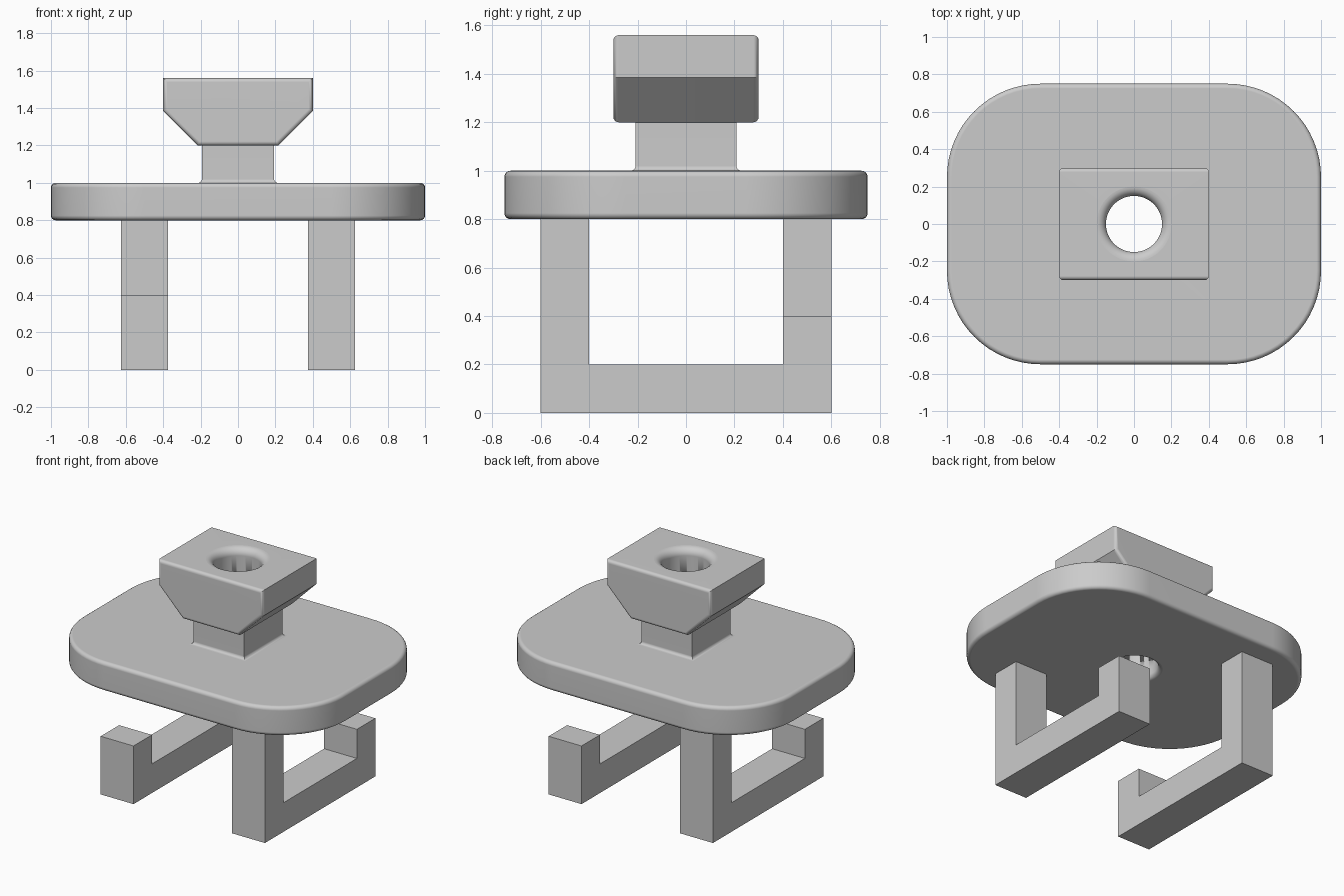
import bpy, bmesh, math
from mathutils import Matrix, Vector

cube = bpy.data.objects.get("Cube")
if cube:
    bpy.data.objects.remove(cube, do_unlink=True)

grey = bpy.data.materials.new("plain grey")
grey.use_nodes = True
COLOUR = (0.6, 0.6, 0.6, 1)
grey.diffuse_color = COLOUR
grey.node_tree.nodes["Principled BSDF"].inputs["Base Color"].default_value = COLOUR


def finish(bm, name, smooth=True):
    bmesh.ops.recalc_face_normals(bm, faces=bm.faces)
    mesh = bpy.data.meshes.new(name)
    bm.to_mesh(mesh)
    bm.free()
    mesh.materials.append(grey)
    obj = bpy.data.objects.new(name, mesh)
    bpy.context.collection.objects.link(obj)
    if smooth:
        bpy.ops.object.select_all(action="DESELECT")
        obj.select_set(True)
        bpy.context.view_layer.objects.active = obj
        bpy.ops.object.shade_smooth_by_angle(angle=math.radians(35))
    return obj


def prism(points, depth, bevel=0):
    """Extrude 3D outline points along depth, rounding the rims of both end faces."""
    bm = bmesh.new()
    cap = bm.faces.new([bm.verts.new(p) for p in points])
    ext = bmesh.ops.extrude_face_region(bm, geom=[cap], use_keep_orig=True)["geom"]
    bmesh.ops.translate(bm, vec=depth,
                        verts=[v for v in ext if isinstance(v, bmesh.types.BMVert)])
    if bevel:
        direction = Vector(depth).normalized()
        bmesh.ops.recalc_face_normals(bm, faces=bm.faces)
        rims = {e for f in bm.faces if abs(f.normal.dot(direction)) > 0.9 for e in f.edges}
        bmesh.ops.bevel(bm, geom=list(rims), offset=bevel, segments=4,
                        profile=0.5, affect="EDGES", clamp_overlap=True)
    return bm


def arc(cx, cy, r, start, end, n):
    steps = [math.radians(start + (end - start) * i / n) for i in range(n + 1)]
    return [(cx + r * math.cos(a), cy + r * math.sin(a)) for a in steps]


# Rounded plate
outline = []
for i, (sx, sy) in enumerate([(1, 1), (-1, 1), (-1, -1), (1, -1)]):
    outline += arc(sx * 0.5, sy * 0.25, 0.5, i * 90, i * 90 + 90, 16)
plate = finish(prism([(x, y, 0.8) for x, y in outline], (0, 0, 0.2), 0.025), "plate")

# Rectangular neck with a filleted foot
bm = bmesh.new()
rings = []
for out, z in arc(0.02, 1.02, 0.02, 270, 180, 5) + [(0, 1.2)]:
    x, y = 0.193 + out, 0.208 + out
    rings.append([bm.verts.new(p) for p in
                  [(-x, -y, z), (x, -y, z), (x, y, z), (-x, y, z)]])
for a, b in zip(rings, rings[1:]):
    for i in range(4):
        j = (i + 1) % 4
        bm.faces.new((a[i], a[j], b[j], b[i]))
bm.faces.new(rings[0])
bm.faces.new(rings[-1])
neck = finish(bm, "neck")

# Head block with sloped undersides
half = [(0.215, 1.2), (0.4, 1.385), (0.4, 1.56)]
section = half + [(-x, z) for x, z in reversed(half)]
head = finish(prism([(x, -0.3, z) for x, z in section], (0, 0.6, 0), 0.022), "head")

# Hooked legs, the second one turned half way round
hook = [(-0.6, 0), (0.6, 0), (0.6, 0.4), (0.4, 0.4),
        (0.4, 0.2), (-0.4, 0.2), (-0.4, 0.8), (-0.6, 0.8)]
for name, turn in (("left_leg", 0), ("right_leg", math.pi)):
    bm = prism([(0.375, y, z) for y, z in hook], (0.25, 0, 0))
    bmesh.ops.rotate(bm, verts=bm.verts, matrix=Matrix.Rotation(turn, 3, "Z"))
    finish(bm, name, smooth=False)

# Flared bore through head, neck and plate
profile = [(0, 0.7), (0.18, 0.7)] + arc(0.18, 0.83, 0.03, 270, 180, 6)
profile += arc(0.2, 1.51, 0.05, 180, 90, 8) + [(0.2, 1.7), (0, 1.7)]
bm = bmesh.new()
verts = [bm.verts.new((r, 0, z)) for r, z in profile]
edges = [bm.edges.new(pair) for pair in zip(verts, verts[1:])]
bmesh.ops.spin(bm, geom=verts + edges, cent=(0, 0, 0), axis=(0, 0, 1),
               angle=math.tau, steps=64, use_merge=True)
bmesh.ops.remove_doubles(bm, verts=bm.verts, dist=0.0001)
bore = finish(bm, "bore_cutter")
bore.hide_render = True
bore.hide_viewport = True
bore.display_type = "WIRE"

for part in (plate, neck, head):
    cut = part.modifiers.new("bore", "BOOLEAN")
    cut.operation = "DIFFERENCE"
    cut.solver = "EXACT"
    cut.object = bore
    normals = part.modifiers.new("flat faces", "WEIGHTED_NORMAL")
    normals.keep_sharp = True
